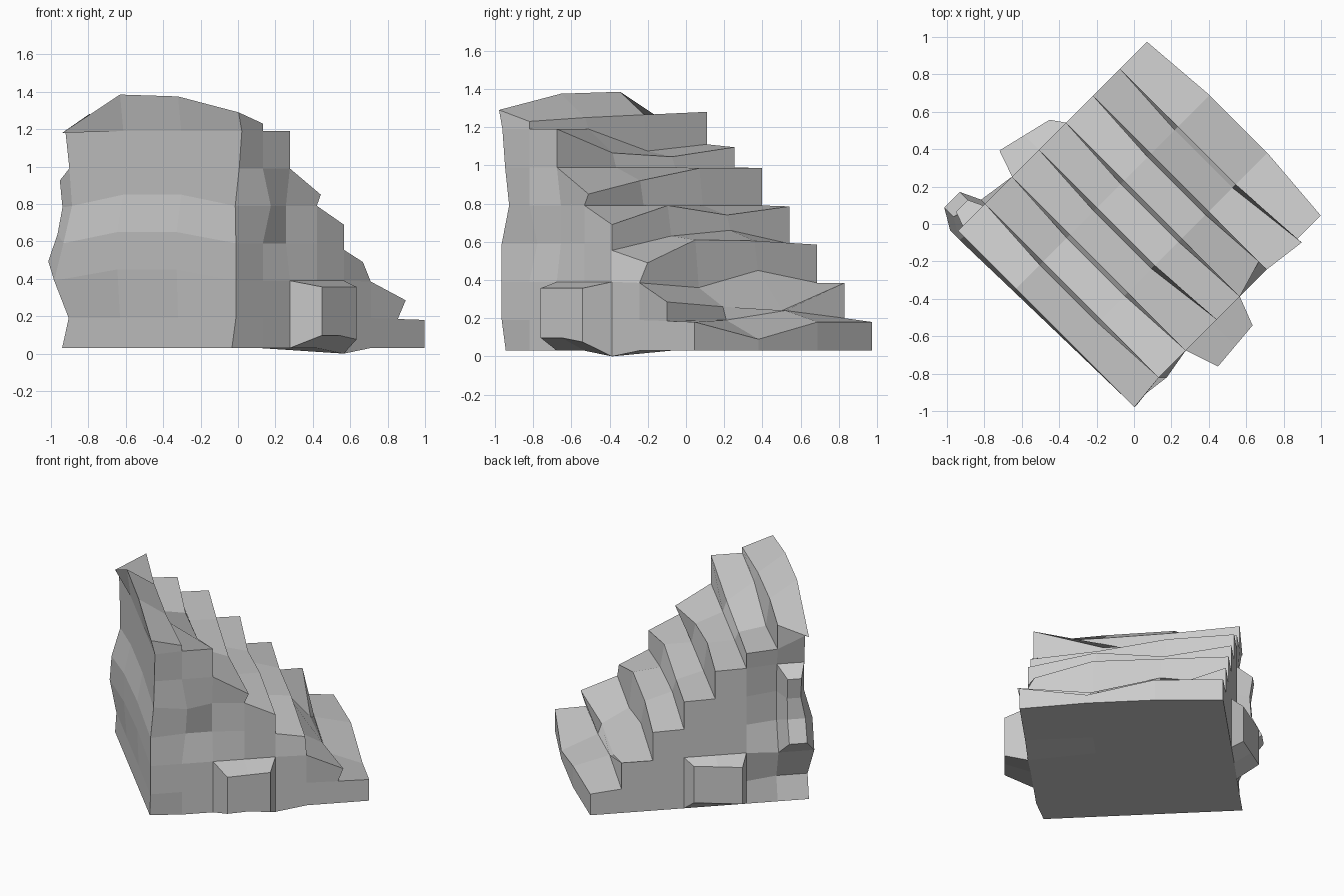
import bpy
import bmesh
from math import sqrt
from mathutils import Vector

cube = bpy.data.objects.get("Cube")
if cube:
    bpy.data.objects.remove(cube)

stone = bpy.data.materials.new("grey_stone")
stone.use_nodes = True
grey = (0.6, 0.6, 0.6, 1)
stone.diffuse_color = grey
shader = stone.node_tree.nodes["Principled BSDF"]
shader.inputs["Base Color"].default_value = grey

steps = 7
rise = 0.2
going = 0.204
column_width = 0.438
wall_depth, right_side = -0.69, -0.64

# Worn nosing heights across each step, lowest step first
nosings = [
    (.18, .18, .09, .18), (.385, .24, .26, .285), (.585, .605, .61, .49),
    (.785, .74, .79, .69), (.985, .985, .92, .85),
    (1.095, 1.045, 1.065, 1.19), (1.28, 1.265, 1.25, 1.23),
]
# Heights at the inner edge of the uneven treads; the others are level
uneven_treads = {
    1: (.2, .24, .19, .185), 2: (.385, .45, .36, .385), 3: (.59, .66, .63, .555),
    6: (1.11, 1.075, 1.19, 1.19), 7: (1.18, 1.385, 1.375, 1.29),
}
# How far the far end of the tall wall swells out, course by course
swelling = [0, -.05, .03, -.04, -.05, -.03, 0, 0]


def worn_height(line, course, column):
    """Height of a lattice point, following the worn treads where exposed."""
    riser = steps + 1 - line
    if course == riser:
        return nosings[riser - 1][column]
    if course == riser - 1 and course in uneven_treads:
        return uneven_treads[course][column]
    if course == 0:
        buttress_foot = line == 4 and column == 3
        return 0 if buttress_foot else 0.03
    return rise * course - 0.01


def place(u, v, z):
    """Turn the flight so its steps descend toward the back left."""
    return Vector(((u + v) / sqrt(2), (u - v) / sqrt(2), z))


def corner(line, course, column):
    """Position of a lattice point, with the rough stone bulges added."""
    u = wall_depth + going * line
    v = right_side + column_width * column
    z = worn_height(line, course, column)
    exposed = course >= steps - line
    inner = column in (1, 2)
    if line == 0:
        # The wall leans in above its middle, bellies out below and arches upward
        if course in (4, 5, 6):
            u += 0.025
        elif course in (2, 3) and column < 3:
            u -= 0.03 - 0.01 * column
        if inner and 1 < course < 6:
            z += 0.06
        if column == 3 and course > 5:
            v += 0.02
    elif inner:
        # Lowest step bows forward, the other nosings are worn back
        if line == steps:
            u += 0.035
        elif course == steps + 1 - line:
            u -= 0.025
    if column == 0 and line < 2 and not exposed:
        v -= swelling[course]
    if column == 3 and not exposed:
        # Hollow on the left side, with one proud block
        if line == 0 and course in (0, 4):
            v -= 0.03
        elif line in (1, 2) and course in (3, 4):
            proud = line == 1 and course == 4
            u += 0.03 * (2 - line)
            v += 0.03 if proud else -0.03
    if column == 3 and course == steps + 1 - line:
        # Chipped nosings on the left edge
        if line == 5:
            v -= 0.06
        elif line == 6:
            u, v = u + 0.03, v + 0.03
        elif line == 3:
            u += 0.03
    return place(u, v, z)


bm = bmesh.new()
points = {}
side_faces = {}


def vert(key):
    if key not in points:
        points[key] = bm.verts.new(corner(*key))
    return points[key]


def quad(*keys):
    return bm.faces.new([vert(key) for key in keys])


# Stepped side walls
for i in range(steps):
    for r in range(steps - i):
        for k in (0, 3):
            side_faces[i, r, k] = quad(
                (i, r, k), (i + 1, r, k), (i + 1, r + 1, k), (i, r + 1, k))

for k in range(3):
    # Treads and base
    for i in range(steps):
        s = steps - i
        quad((i, s, k), (i + 1, s, k), (i + 1, s, k + 1), (i, s, k + 1))
        quad((i, 0, k), (i, 0, k + 1), (i + 1, 0, k + 1), (i + 1, 0, k))
    # Risers
    for i in range(1, steps + 1):
        s = steps + 1 - i
        quad((i, s - 1, k), (i, s - 1, k + 1), (i, s, k + 1), (i, s, k))
    # Tall wall
    for r in range(steps):
        quad((0, r, k), (0, r + 1, k), (0, r + 1, k + 1), (0, r, k + 1))

along = place(1, 0, 0)
outward = place(0, 1, 0)


def buttress(column, lines, courses, reach, taper, skew):
    """Pull a rough stone out of a side wall, tapering and skewing outward."""
    patch = [side_faces[i, r, column] for i in lines for r in courses]
    pulled = bmesh.ops.extrude_face_region(bm, geom=patch)["geom"]
    ends = [part for part in pulled if isinstance(part, bmesh.types.BMVert)]
    middle = sum((v.co for v in ends), Vector()) / len(ends)
    for v in ends:
        offset = v.co - middle
        side = offset.dot(along)
        v.co += outward * (reach + skew * side) - along * side * taper
        v.co.z = middle.z + 0.02 + offset.z * 0.72


# Low buttress on each side and a tall stone at the far end of the wall
buttress(3, (2, 3), (0, 1), 0.17, 0.3, -0.06)
buttress(0, (2, 3), (0, 1), -0.11, 0.25, 0.18)
buttress(0, (0,), (2, 3, 4), -0.11, 0.5, 0)

bmesh.ops.recalc_face_normals(bm, faces=bm.faces)
mesh = bpy.data.meshes.new("stone_staircase")
bm.to_mesh(mesh)
bm.free()
mesh.materials.append(stone)
stairs = bpy.data.objects.new("stone_staircase", mesh)
bpy.context.scene.collection.objects.link(stairs)
